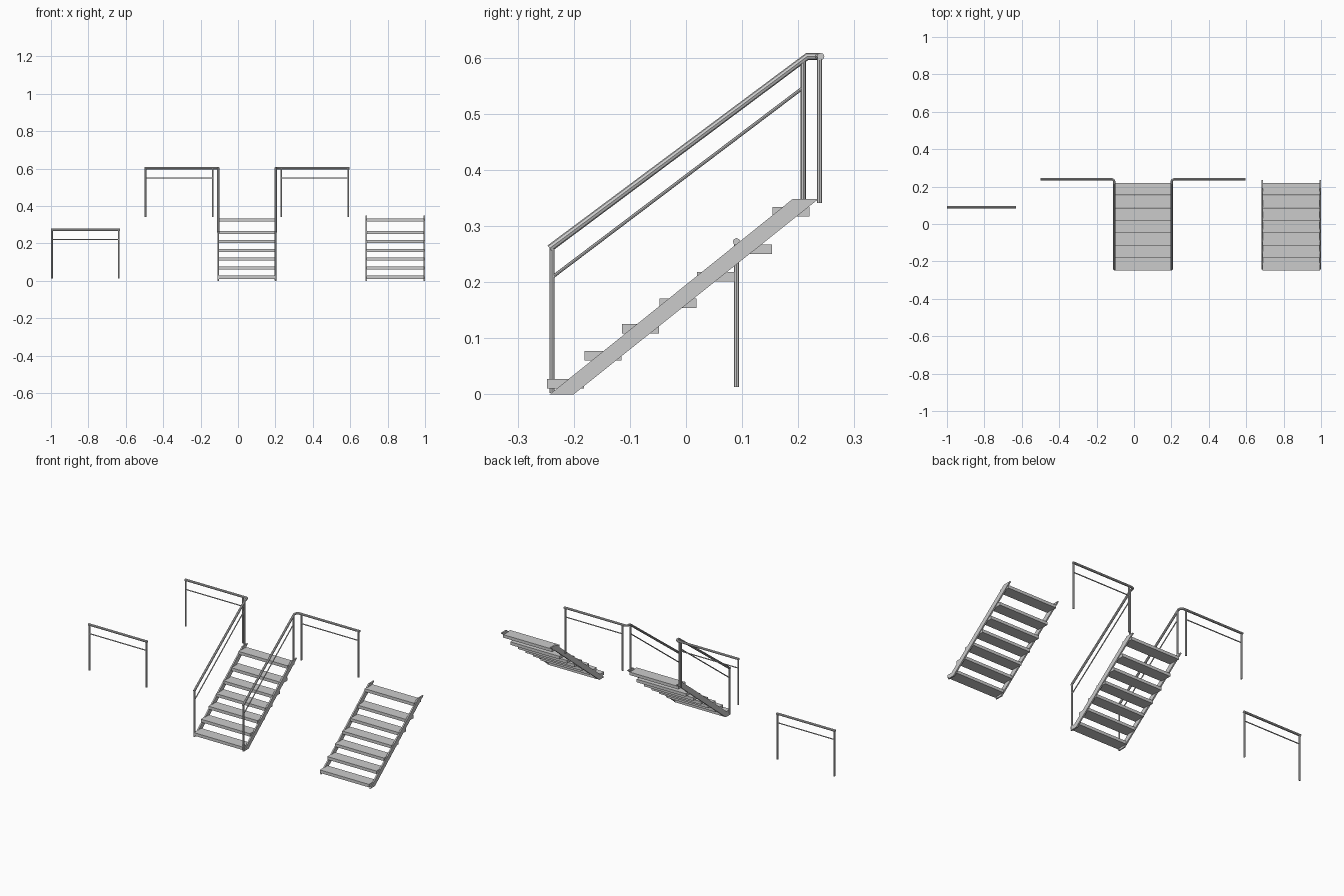
import bpy, bmesh

if "Cube" in bpy.data.objects:
    bpy.data.objects.remove(bpy.data.objects["Cube"])

CX = 0.048        # mirror plane of the railed staircase
HALF = 0.158      # half width of a staircase


def prism(name, x0, x1, profile):
    """Extrude a (y, z) profile along x."""
    bm = bmesh.new()
    a = [bm.verts.new((x0, y, z)) for y, z in profile]
    b = [bm.verts.new((x1, y, z)) for y, z in profile]
    n = len(profile)
    bm.faces.new(a)
    bm.faces.new(b[::-1])
    for i in range(n):
        bm.faces.new((a[i], b[i], b[(i + 1) % n], a[(i + 1) % n]))
    bmesh.ops.recalc_face_normals(bm, faces=bm.faces)
    me = bpy.data.meshes.new(name)
    bm.to_mesh(me)
    bm.free()
    ob = bpy.data.objects.new(name, me)
    bpy.context.collection.objects.link(ob)
    return ob


def tube(name, pts, r):
    """Round bar along a polyline."""
    cu = bpy.data.curves.new(name, 'CURVE')
    cu.dimensions = '3D'
    cu.bevel_depth = r
    cu.bevel_resolution = 2
    cu.use_fill_caps = True
    sp = cu.splines.new('POLY')
    sp.points.add(len(pts) - 1)
    for p, co in zip(sp.points, pts):
        p.co = (*co, 1)
    sp.use_smooth = False
    ob = bpy.data.objects.new(name, cu)
    bpy.context.collection.objects.link(ob)
    return ob


# Staircases: two stringers and seven treads each
STRINGER = [(-0.243, 0), (-0.2, 0), (0.236, 0.348), (0.19, 0.348)]
TREAD_Z = [0.010, 0.060, 0.108, 0.154, 0.201, 0.250, 0.317]
T = 0.008
for label, cx in (("railed", CX), ("plain", 0.841)):
    for side, s in (("left", -1), ("right", 1)):
        prism(f"{label}_stringer_{side}", cx + s * HALF, cx + s * (HALF - T), STRINGER)
    for i, z in enumerate(TREAD_Z):
        y = -0.248 + i * 0.067
        prism(f"{label}_tread_{i}", cx - HALF + T / 2, cx + HALF - T / 2,
              [(y, z), (y + 0.066, z), (y + 0.066, z + 0.017), (y, z + 0.017)])

# Railings on both sides of the first staircase, continuing along the landing
POST, MID, HAND = 0.0047, 0.003, 0.0065
for side, s in (("left", -1), ("right", 1)):
    def P(d, y, z):
        return (CX + s * d, y, z)
    e = 0.153
    tube(f"handrail_{side}",
         [P(e, -0.243, 0.26), P(e, 0.216, 0.602), P(e, 0.226, 0.602),
          P(e + 0.004, 0.235, 0.602), P(e + 0.014, 0.240, 0.602),
          P(0.548, 0.240, 0.602)], HAND)
    tube(f"stair_midrail_{side}", [P(e, -0.238, 0.209), P(e, 0.208, 0.546)], MID)
    tube(f"stair_front_post_{side}", [P(e, -0.239, 0.002), P(e, -0.239, 0.262)], POST)
    tube(f"stair_back_post_{side}", [P(e, 0.209, 0.33), P(e, 0.209, 0.595)], POST)
    for n, d in (("inner", 0.183), ("outer", 0.542)):
        tube(f"landing_post_{n}_{side}", [P(d, 0.238, 0.341), P(d, 0.238, 0.6)], POST)
    tube(f"landing_midrail_{side}", [P(0.183, 0.238, 0.549), P(0.542, 0.238, 0.549)], MID)

# Free-standing railing
Y = 0.09
tube("single_handrail", [(-1.0, Y, 0.272), (-0.632, Y, 0.272)], HAND)
tube("single_midrail", [(-0.994, Y, 0.221), (-0.637, Y, 0.221)], MID)
for n, x in (("left", -0.994), ("right", -0.637)):
    tube(f"single_post_{n}", [(x, Y, 0.013), (x, Y, 0.27)], POST)
